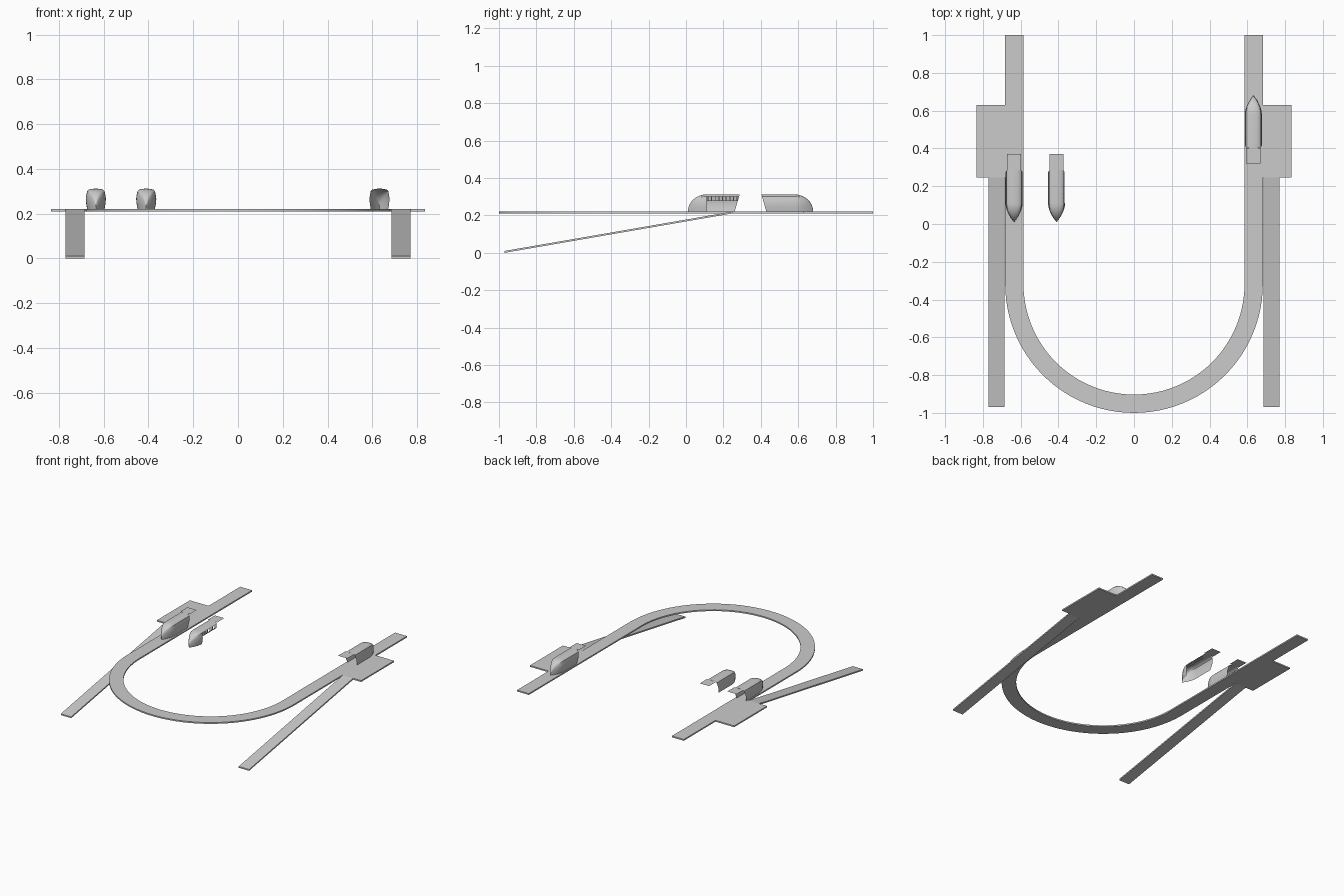
import bpy, bmesh, math

if "Cube" in bpy.data.objects:
    bpy.data.objects.remove(bpy.data.objects["Cube"])

Z0, Z1 = 0.21, 0.22          # underside and top of the deck


def make_object(name, bm, smooth=False):
    bmesh.ops.recalc_face_normals(bm, faces=bm.faces)
    me = bpy.data.meshes.new(name)
    bm.to_mesh(me)
    bm.free()
    ob = bpy.data.objects.new(name, me)
    bpy.context.collection.objects.link(ob)
    if smooth:
        bpy.context.view_layer.objects.active = ob
        ob.select_set(True)
        bpy.ops.object.shade_smooth_by_angle(angle=math.radians(30))
        ob.select_set(False)
    return ob


def loft(bm, rings, closed=True, caps=True):
    rows = [[bm.verts.new(p) for p in r] for r in rings]
    n = len(rows[0])
    for a, b in zip(rows, rows[1:]):
        for i in range(n if closed else n - 1):
            j = (i + 1) % n
            bm.faces.new((a[i], a[j], b[j], b[i]))
    if caps:
        bm.faces.new(rows[0])
        bm.faces.new(rows[-1])


def box(name, x0, x1, y0, y1, za, zb, rise=0):
    # plate whose far end is lifted by rise
    bm = bmesh.new()
    loft(bm, [[(x0, y, za + d), (x1, y, za + d), (x1, y, zb + d), (x0, y, zb + d)]
              for y, d in ((y0, 0), (y1, rise))])
    return make_object(name, bm)


# U-shaped guideway
path = [(1, 0, 1.0)]
RI, RO, CY = 0.585, 0.682, -0.318
cols = [((RI, 1), (RO, 1))]
for i in range(49):
    a = -math.pi * i / 48
    cols.append(((RI * math.cos(a), CY + RI * math.sin(a)),
                 (RO * math.cos(a), CY + RO * math.sin(a))))
cols.append(((-RI, 1), (-RO, 1)))
bm = bmesh.new()
loft(bm, [[(*p, Z0), (*q, Z0), (*q, Z1), (*p, Z1)] for p, q in cols])
make_object("guideway", bm, True)

# platforms and access ramps on both sides
for s, side in ((-1, "left"), (1, "right")):
    box(side + "_platform", s * 0.682, s * 0.835, 0.245, 0.63, Z0, Z1)
    box(side + "_ramp", s * 0.685, s * 0.77, -0.97, 0.245, 0.0, 0.01, 0.21)


# half cross-section of a pod: (width fraction, height fraction)
HALF = [(0.86, 0), (0.95, 0.25), (1, 0.5), (0.95, 0.68), (0.87, 0.88),
        (0.72, 0.95), (0.4, 0.99)]
SECTION = HALF + [(0, 1)] + [(-u, v) for u, v in reversed(HALF)]
NOSE, W, H = 0.1, 0.045, 0.092


def pod(name, cx, nose_y, d, cutaway=False):
    # d = +1: body runs from the nose towards +y
    rings = []
    ts = [1 - math.cos(math.pi / 2 * i / 10) for i in range(1, 11)]
    for t in [0.004] + ts + [None]:
        if t is None:
            w, h, y = W, H, 0.25
        else:
            w = W * (1 - (1 - t) ** 1.9)
            h = H * math.sqrt(1 - (1 - t) ** 2)
            y = NOSE * t
        rings.append([(cx + u * w, nose_y + d * (y + (0.027 * v if t is None else 0)),
                       Z1 + v * h) for u, v in SECTION])
    bm = bmesh.new()
    loft(bm, rings, closed=False, caps=False)
    if cutaway:   # open the +x side wall
        gone = [f for f in bm.faces
                if f.calc_center_median().x > cx + 0.9 * W
                and f.calc_center_median().y > nose_y + NOSE]
        bmesh.ops.delete(bm, geom=gone, context='FACES')
    make_object(name + "_shell", bm, True)

    # raised rear hatch, a thin sheet level with the roof
    bm = bmesh.new()
    ya, yb = nose_y + d * 0.277, nose_y + d * 0.36
    bm.faces.new([bm.verts.new((cx + x, y, Z1 + H * 0.99)) for x, y in
                  ((-0.038, ya), (0.038, ya), (0.038, yb), (-0.038, yb))])
    make_object(name + "_hatch", bm)


pod("left_pod", -0.635, 0.01, 1)
pod("cutaway_pod", -0.41, 0.01, 1, True)
pod("right_pod", 0.632, 0.68, -1)

# ribbed band and rail in the open side of the cutaway pod
X = -0.41 + 0.87 * W
box("window_rail", X - 0.003, X + 0.002, 0.11, 0.278, 0.276, 0.280)
for i in range(9):
    y = 0.115 + i * 0.0195
    box("window_rib", X - 0.003, X + 0.001, y, y + 0.005, 0.28, 0.302)
